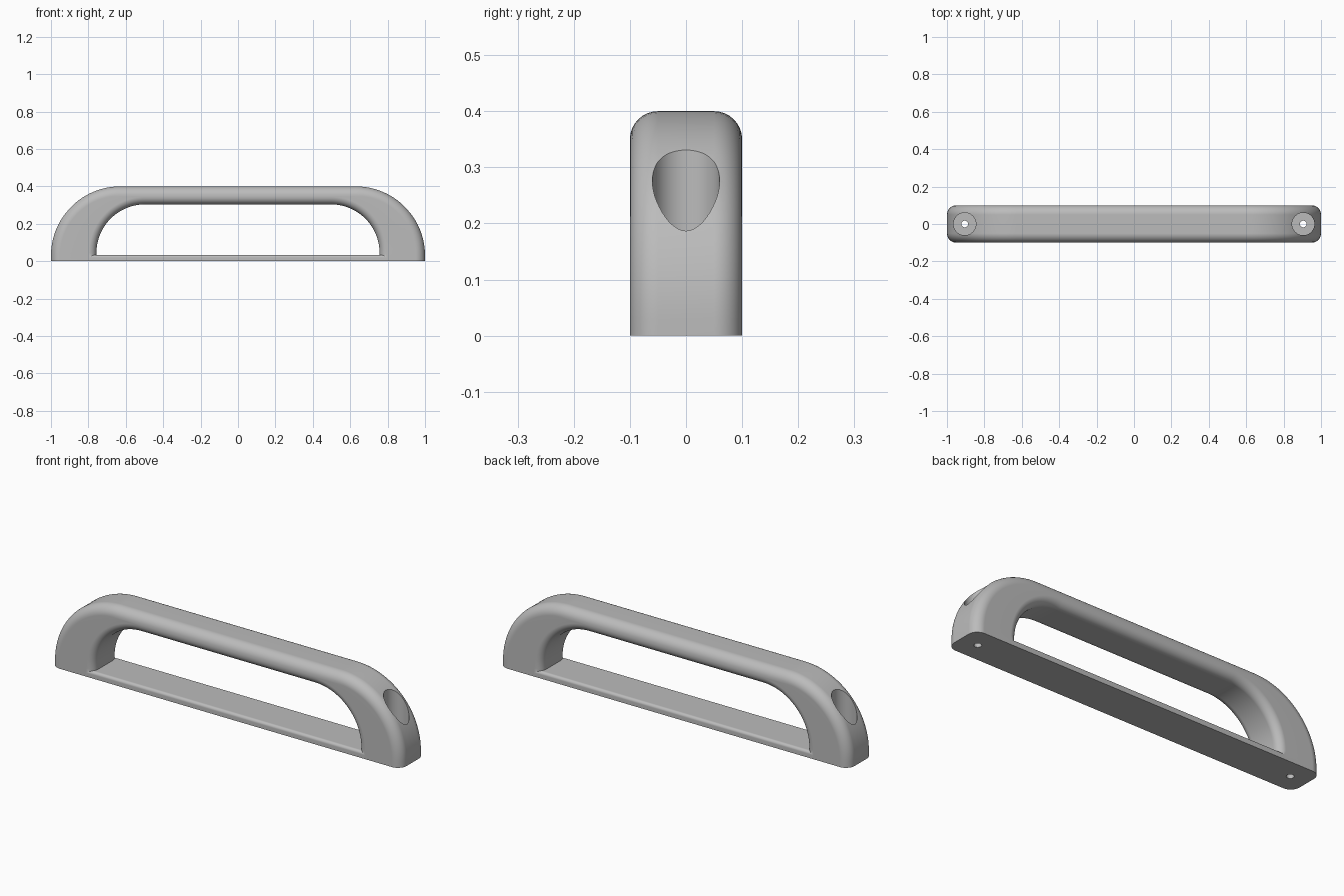
import bpy
import bmesh
from math import cos, sin, pi, radians
from mathutils import Vector

if "Cube" in bpy.data.objects:
    bpy.data.objects.remove(bpy.data.objects["Cube"], do_unlink=True)

HALF_WIDTH = 0.1
ARC_STEPS = 24

grey = bpy.data.materials.new("grey")
grey.use_nodes = True
grey.diffuse_color = (0.5, 0.5, 0.5, 1)
grey.node_tree.nodes["Principled BSDF"].inputs["Base Color"].default_value = (0.5, 0.5, 0.5, 1)


def make_object(name, bm):
    bmesh.ops.recalc_face_normals(bm, faces=bm.faces[:])
    mesh = bpy.data.meshes.new(name)
    bm.to_mesh(mesh)
    bm.free()
    mesh.materials.append(grey)
    obj = bpy.data.objects.new(name, mesh)
    bpy.context.collection.objects.link(obj)
    return obj


def arch(foot_x, radius, top):
    """Arch outline from the left foot over to the right foot."""
    cx, cz = foot_x - radius, top - radius
    angles = [pi / 2 * i / ARC_STEPS for i in range(ARC_STEPS + 1)]
    right = [(foot_x, 0)] + [(cx + radius * cos(a), cz + radius * sin(a)) for a in angles]
    return [(-x, z) for x, z in right] + right[::-1]


def round_rim(bm, side, radius):
    """Round the long rims: side 1 is the outside of the arch, -1 the inside."""
    bm.normal_update()
    middle = Vector((0, 0, 0.1))
    rims = []
    for e in bm.edges:
        if len(e.link_faces) != 2 or max(v.co.z for v in e.verts) < 0.001:
            continue
        wall, flat = sorted(e.link_faces, key=lambda f: abs(f.normal.y))
        if abs(wall.normal.y) < 0.01 and abs(flat.normal.y) > 0.99:
            if wall.normal.dot(e.verts[0].co - middle) * side > 0:
                rims.append(e)
    bmesh.ops.bevel(bm, geom=rims, offset=radius, segments=8, profile=0.5, affect='EDGES')


def combine(target, tool, operation):
    mod = target.modifiers.new(operation.title(), 'BOOLEAN')
    mod.operation, mod.object, mod.solver = operation, tool, 'EXACT'
    bpy.context.view_layer.objects.active = target
    bpy.ops.object.modifier_apply(modifier=mod.name)
    bpy.data.objects.remove(tool, do_unlink=True)


# Arched grip with its two feet
bm = bmesh.new()
outer = [bm.verts.new((x, -HALF_WIDTH, z)) for x, z in arch(1.0, 0.37, 0.4)]
inner = [bm.verts.new((x, -HALF_WIDTH, z)) for x, z in arch(0.757, 0.26, 0.304)]
for i in range(len(outer) - 1):
    bm.faces.new((outer[i], outer[i + 1], inner[i + 1], inner[i]))
region = bmesh.ops.extrude_face_region(bm, geom=bm.faces[:])
moved = [g for g in region["geom"] if isinstance(g, bmesh.types.BMVert)]
bmesh.ops.translate(bm, verts=moved, vec=(0, 2 * HALF_WIDTH, 0))
bmesh.ops.recalc_face_normals(bm, faces=bm.faces[:])
round_rim(bm, 1, 0.05)
round_rim(bm, -1, 0.04)
handle = make_object("handle", bm)

# Thin base strip joining the feet, with softened upper long edges
bm = bmesh.new()
bmesh.ops.create_cube(bm, size=1)
for v in bm.verts:
    v.co = (v.co.x * 1.6, v.co.y * 2 * HALF_WIDTH, (v.co.z + 0.5) * 0.034)
long_edges = [e for e in bm.edges if all(v.co.z > 0.01 for v in e.verts)
              and abs(e.verts[0].co.x - e.verts[1].co.x) > 1]
bmesh.ops.bevel(bm, geom=long_edges, offset=0.015, segments=4, profile=0.5, affect='EDGES')
combine(handle, make_object("base_strip", bm), 'UNION')

# Counterbored screw holes through the feet
for x in (-0.905, 0.905):
    for radius, bottom, sides in ((0.06, 0.1, 48), (0.018, -0.1, 24)):
        bm = bmesh.new()
        bmesh.ops.create_cone(bm, cap_ends=True, segments=sides, radius1=radius,
                              radius2=radius, depth=0.6)
        bmesh.ops.translate(bm, verts=bm.verts[:], vec=(x, 0, bottom + 0.3))
        cutter = make_object("screw_hole_cutter", bm)
        cutter.hide_render = True
        combine(handle, cutter, 'DIFFERENCE')

# Smooth curves, crisp edges
bpy.ops.object.select_all(action='DESELECT')
handle.select_set(True)
bpy.context.view_layer.objects.active = handle
bpy.ops.object.shade_smooth_by_angle(angle=radians(30))
weighted = handle.modifiers.new("Flat sides", 'WEIGHTED_NORMAL')
weighted.keep_sharp = True
